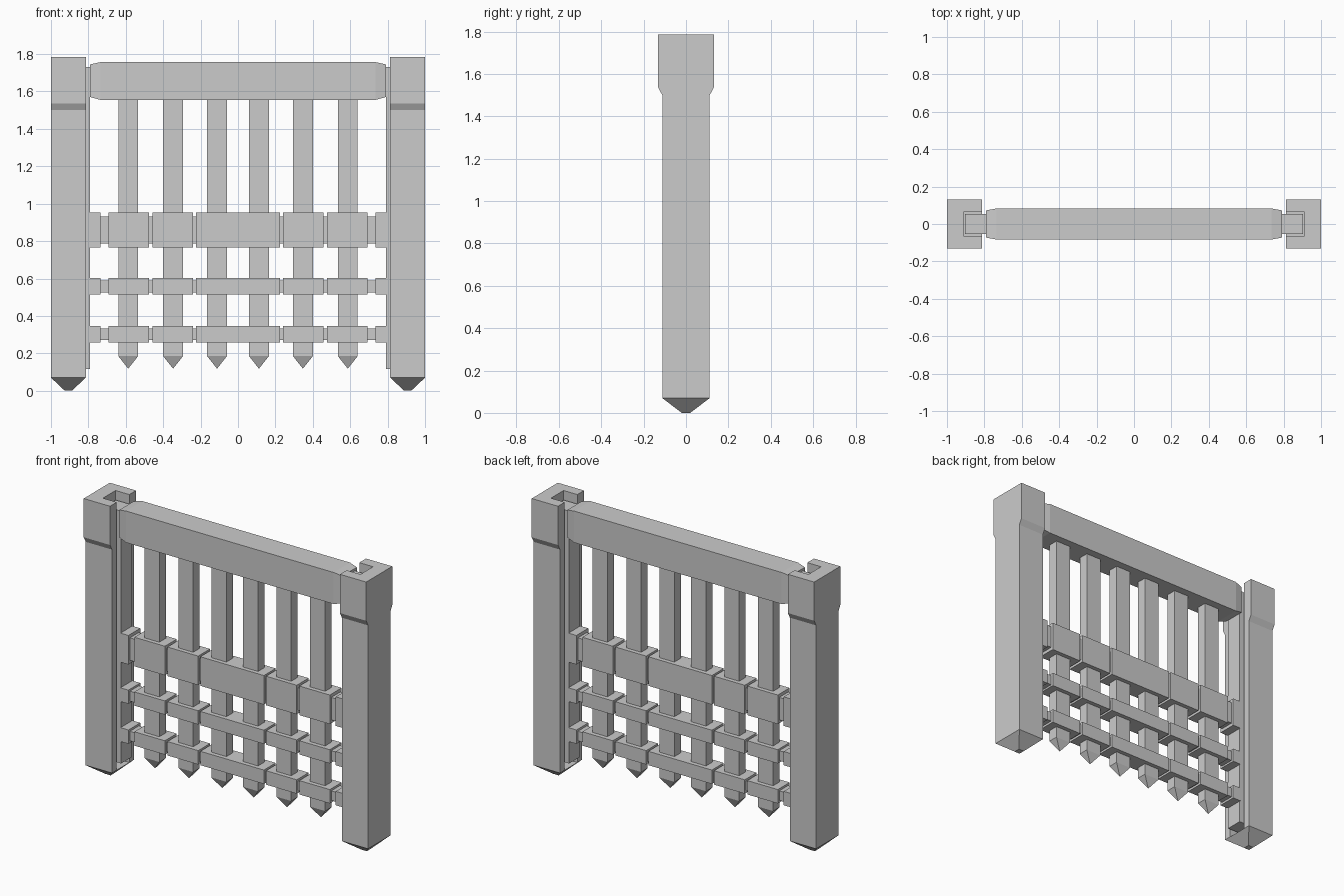
import bpy, bmesh

if "Cube" in bpy.data.objects:
    bpy.data.objects.remove(bpy.data.objects["Cube"])


def loft(name, rings, mirror=False):
    """Closed solid through matching rings of 3D points; optionally mirrored in x."""
    bm = bmesh.new()
    loops = [[bm.verts.new(p) for p in r] for r in rings]
    n = len(loops[0])
    for a, b in zip(loops, loops[1:]):
        for i in range(n):
            j = (i + 1) % n
            bm.faces.new((a[i], a[j], b[j], b[i]))
    bm.faces.new(loops[0][::-1])
    bm.faces.new(loops[-1])
    bmesh.ops.remove_doubles(bm, verts=bm.verts[:], dist=1e-5)
    bmesh.ops.recalc_face_normals(bm, faces=bm.faces[:])
    me = bpy.data.meshes.new(name)
    bm.to_mesh(me)
    bm.free()
    ob = bpy.data.objects.new(name, me)
    bpy.context.collection.objects.link(ob)
    if mirror:
        ob.modifiers.new("Mirror", 'MIRROR').use_mirror_merge = False
    return ob


def rect(x0, x1, y, z):
    return [(x0, -y, z), (x1, -y, z), (x1, y, z), (x0, y, z)]


def box(name, x0, x1, y, z0, z1, mirror=False):
    return loft(name, [rect(x0, x1, y, z0), rect(x0, x1, y, z1)], mirror)


# Grooved side posts with a wider head
def channel(h, z, xo=1.0, xi=0.814, xg=0.912, g=0.064):
    return [(xo, -h, z), (xo, h, z), (xi, h, z), (xi, g, z),
            (xg, g, z), (xg, -g, z), (xi, -g, z), (xi, -h, z)]


loft("post", [channel(0.112, 0.07), channel(0.112, 1.5),
              channel(0.132, 1.537), channel(0.132, 1.785)], True)

# Tapered post feet
loft("post_foot", [rect(0.888, 0.926, 0.02, 0), rect(0.814, 1.0, 0.112, 0.07)], True)

# Sliding runners inside the grooves
box("runner", 0.79, 0.903, 0.054, 0.115, 1.73, True)


# Top beam with chamfered ends
def beam_end(x, y, z0, z1):
    return [(x, -y, z0), (x, y, z0), (x, y, z1), (x, -y, z1)]


loft("top_beam", [beam_end(-0.79, 0.073, 1.57, 1.745), beam_end(-0.735, 0.083, 1.555, 1.757),
                  beam_end(0.735, 0.083, 1.555, 1.757), beam_end(0.79, 0.073, 1.57, 1.745)])

# Pointed vertical bars
for c in (0.112, 0.347, 0.587):
    loft("vertical_bar", [rect(c, c, 0, 0.118), rect(c - 0.053, c + 0.053, 0.033, 0.185),
                          rect(c - 0.053, c + 0.053, 0.033, 1.6)], True)

# Cross rails: a thin core with thicker plates around the bars
for z0, z1, inset in ((0.258, 0.347, 0.014), (0.514, 0.602, 0.012), (0.766, 0.952, 0.021)):
    box("cross_rail_core", -0.79, 0.79, 0.045, z0 + inset, z1 - inset)
    box("middle_plate", -0.225, 0.225, 0.06, z0, z1)
    for x0, x1 in ((0.24, 0.458), (0.476, 0.692), (0.734, 0.79)):
        box("rail_plate", x0, x1, 0.06, z0, z1, True)
